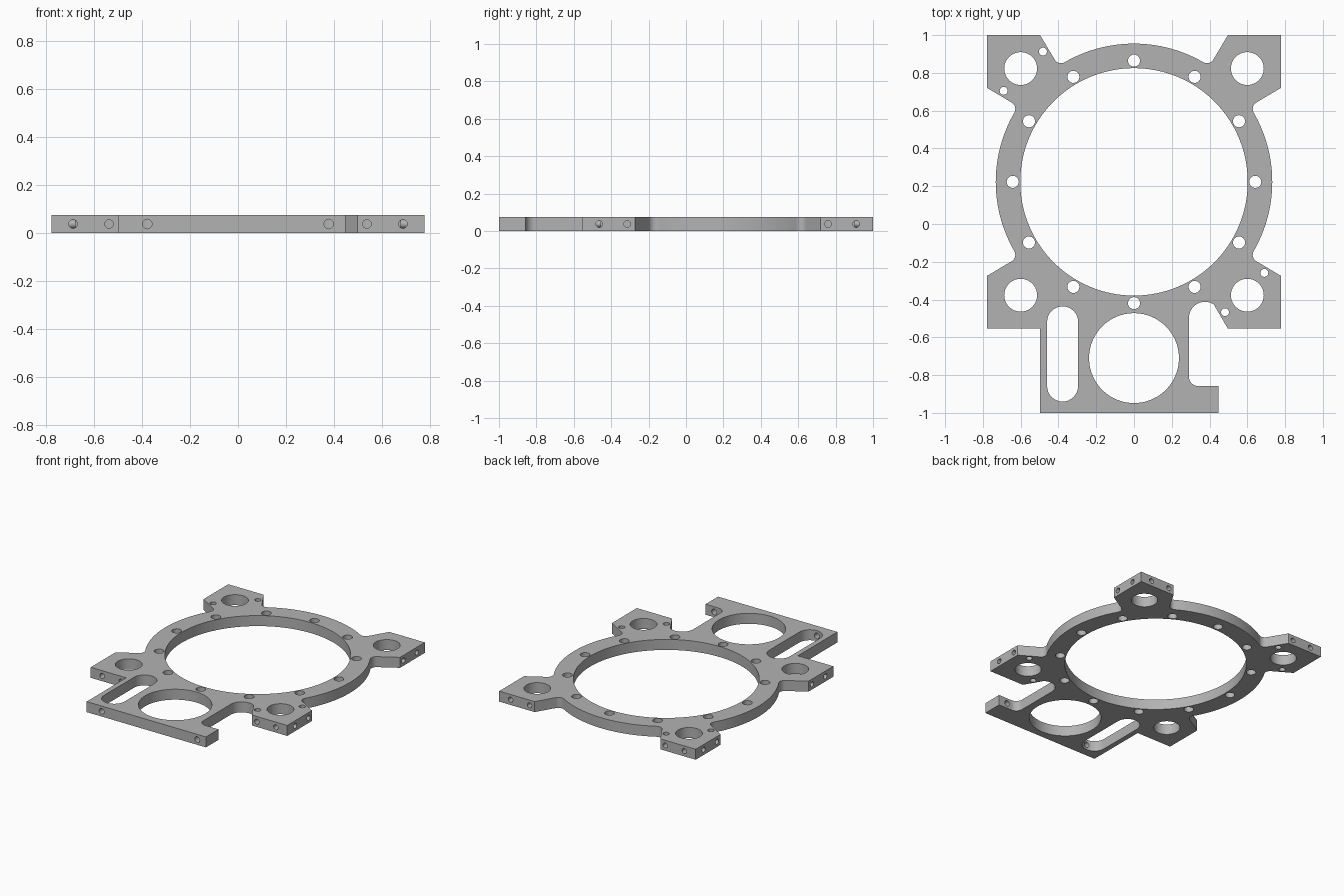
import bpy, bmesh
from math import sin, cos, radians, pi
from mathutils import Matrix, Vector

cube = bpy.data.objects.get("Cube")
if cube:
    bpy.data.objects.remove(cube, do_unlink=True)

T = 0.075                    # plate thickness
CY = 0.223                   # ring centre along y
R_OUT, R_IN = 0.732, 0.602   # ring radii
EAR, NECK = 0.777, 0.497     # ear corner and ear flank offsets from ring centre
FIL = 0.04                   # fillet between ear and ring

metal = bpy.data.materials.new("plain grey metal")
metal.use_nodes = True
grey = (0.45, 0.45, 0.45, 1)
metal.diffuse_color = grey
metal.node_tree.nodes["Principled BSDF"].inputs["Base Color"].default_value = grey


def arc(cx, cy, r, a0, a1, n=16):
    angles = [radians(a0 + (a1 - a0) * i / n) for i in range(n + 1)]
    return [(cx + r * cos(a), cy + r * sin(a)) for a in angles]


def prism(bm, pts, z0, z1):
    """Closed vertical prism from a counter-clockwise outline."""
    low = [bm.verts.new((x, y, z0)) for x, y in pts]
    high = [bm.verts.new((x, y, z1)) for x, y in pts]
    bm.faces.new(low[::-1])
    bm.faces.new(high)
    n = len(pts)
    for i in range(n):
        j = (i + 1) % n
        bm.faces.new((low[i], low[j], high[j], high[i]))


def make_object(name, bm):
    mesh = bpy.data.meshes.new(name)
    bm.to_mesh(mesh)
    bm.free()
    mesh.materials.append(metal)
    obj = bpy.data.objects.new(name, mesh)
    bpy.context.collection.objects.link(obj)
    return obj


def ring_side(turn):
    """Ring edge between two ears, turned about the ring centre."""
    d = R_OUT + FIL
    fx, fy = d * cos(pi / 6), d * sin(pi / 6)
    pts = [(EAR, -NECK)]
    pts += arc(fx, -fy, FIL, -120, -210)
    pts += arc(0, 0, R_OUT, -30, 30, 32)[1:-1]
    pts += arc(fx, fy, FIL, 210, 120)
    pts += [(EAR, NECK)]
    rot = Matrix.Rotation(radians(turn), 2)
    return [(p.x, p.y + CY) for p in (rot @ Vector(q) for q in pts)]


# Plate outline: lower bracket, pocket, then ears and ring edges
low = CY - EAR
outline = [(-NECK, -1), (0.447, -1), (0.447, -0.858)]
outline += arc(0.341, -0.808, 0.05, 270, 180)
outline += arc(0.376, -0.497, 0.085, 180, 57, 20)
outline += [(NECK, low), (EAR, low)]
outline += ring_side(0) + [(EAR, 1)]
outline += ring_side(90) + [(-EAR, 1)]
outline += ring_side(180) + [(-EAR, low), (-NECK, low)]
bm = bmesh.new()
prism(bm, outline, 0, T)
plate = make_object("mounting_plate", bm)

# Vertical openings
bm = bmesh.new()


def bore(x, y, r, n=32):
    prism(bm, arc(x, y, r, 0, 360, n)[:-1], -0.1, T + 0.1)


bore(0, CY, R_IN, 128)
bore(0, -0.71, 0.238, 80)
for k in range(12):
    a = k * pi / 6
    bore(0.642 * cos(a), CY + 0.642 * sin(a), 0.032, 24)
for sx in (-1, 1):
    for sy in (-1, 1):
        bore(sx * 0.6, CY + sy * 0.6, 0.087, 40)
for s in (-1, 1):
    bore(s * 0.69, CY - s * 0.482, 0.021, 20)
    bore(s * 0.482, CY - s * 0.69, 0.021, 20)
slot = arc(-0.378, -0.518, 0.082, 0, 180) + arc(-0.378, -0.858, 0.082, 180, 360)
prism(bm, slot, -0.1, T + 0.1)
openings = make_object("opening_cutter", bm)

# Edge screw holes
bm = bmesh.new()


def screw_hole(start, end, r):
    a, b = Vector(start), Vector(end)
    turn = (b - a).to_track_quat('Z', 'Y').to_matrix().to_4x4()
    bmesh.ops.create_cone(bm, cap_ends=True, segments=20, radius1=r, radius2=r,
                          depth=(b - a).length,
                          matrix=Matrix.Translation((a + b) / 2) @ turn)


mid = T / 2
inner, outer = EAR - 0.1, EAR + 0.05
for s in (-1, 1):
    for t in (-0.687, -0.537, 0.537, 0.687):
        screw_hole((s * inner, CY + t, mid), (s * outer, CY + t, mid), 0.018)
        screw_hole((t, CY + s * inner, mid), (t, CY + s * outer, mid), 0.018)
    screw_hole((s * 0.378, -1.05, mid), (s * 0.378, -0.8, mid), 0.02)
screws = make_object("screw_hole_cutter", bm)

# Cut, then shade
bpy.ops.object.select_all(action='DESELECT')
bpy.context.view_layer.objects.active = plate
plate.select_set(True)
for cutter in (openings, screws):
    cutter.hide_render = True
    mod = plate.modifiers.new(cutter.name, 'BOOLEAN')
    mod.operation = 'DIFFERENCE'
    mod.solver = 'EXACT'
    mod.object = cutter
    bpy.ops.object.modifier_apply(modifier=mod.name)
    bpy.data.objects.remove(cutter, do_unlink=True)
bpy.ops.object.shade_smooth_by_angle(angle=radians(25))
